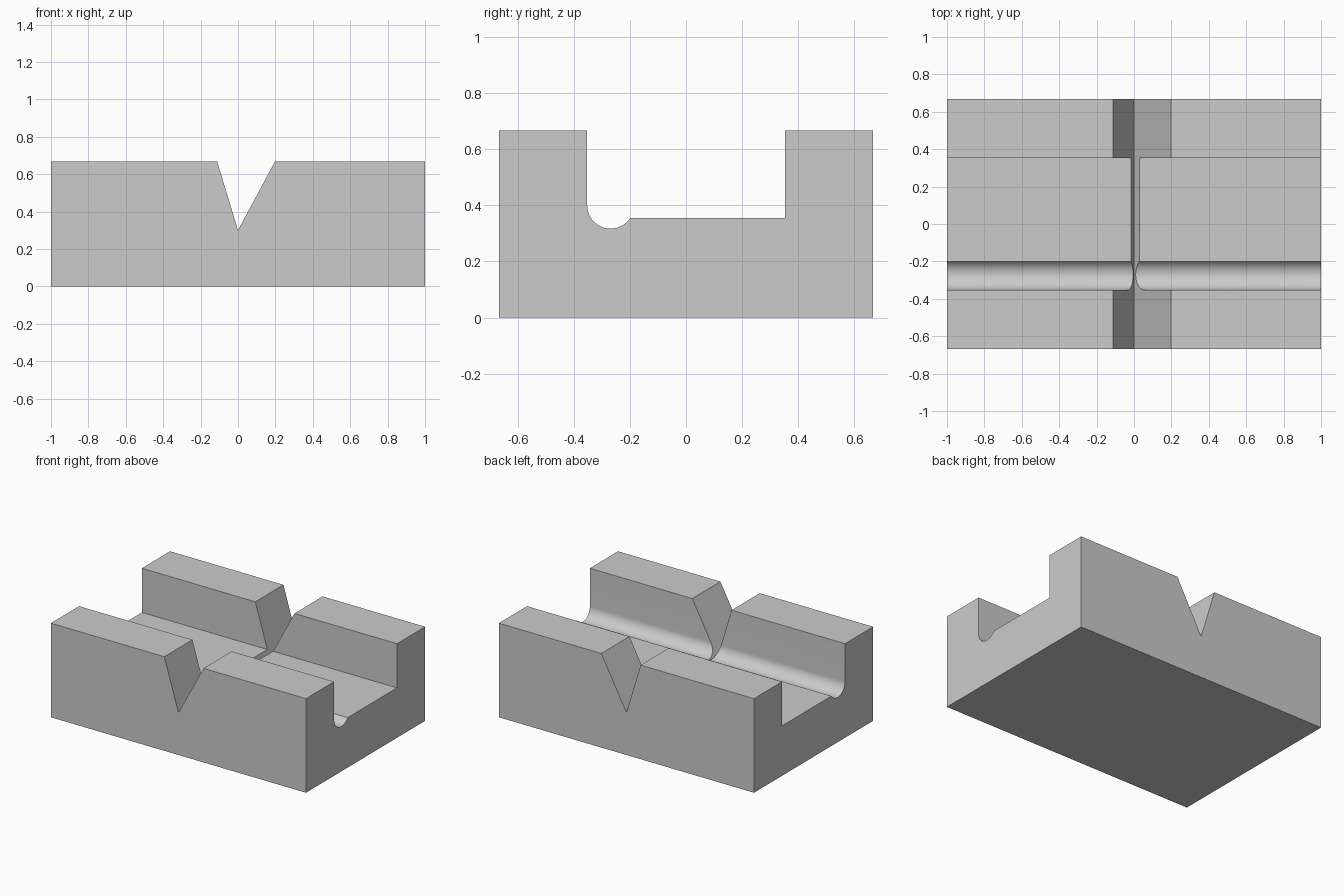
import bpy
import bmesh
from math import cos, sin, pi, asin, radians
from mathutils import Vector

cube = bpy.data.objects.get("Cube")
if cube:
    bpy.data.objects.remove(cube, do_unlink=True)

grey = bpy.data.materials.new("plain grey")
grey.use_nodes = True
grey.diffuse_color = (0.6, 0.6, 0.6, 1)
grey.node_tree.nodes["Principled BSDF"].inputs["Base Color"].default_value = (0.6, 0.6, 0.6, 1)


def prism(name, points, sweep):
    """Extrude a closed outline along a vector."""
    bm = bmesh.new()
    face = bm.faces.new([bm.verts.new(p) for p in points])
    result = bmesh.ops.extrude_face_region(bm, geom=[face])
    moved = [g for g in result["geom"] if isinstance(g, bmesh.types.BMVert)]
    bmesh.ops.translate(bm, verts=moved, vec=Vector(sweep))
    bmesh.ops.recalc_face_normals(bm, faces=bm.faces)
    mesh = bpy.data.meshes.new(name)
    bm.to_mesh(mesh)
    bm.free()
    mesh.materials.append(grey)
    obj = bpy.data.objects.new(name, mesh)
    bpy.context.collection.objects.link(obj)
    return obj


# Block outline with a wide channel and a round groove beside the front wall
half, depth, height = 1.0, 0.667, 0.667
wall, floor = 0.352, 0.354
radius, centre_z = 0.083, 0.4
centre_y = radius - wall
start, end = pi, 2 * pi - asin((centre_z - floor) / radius)
steps = 32
arc = [start + (end - start) * i / steps for i in range(steps + 1)]
outline = [(-depth, 0), (-depth, height), (-wall, height)]
outline += [(centre_y + radius * cos(a), centre_z + radius * sin(a)) for a in arc]
outline += [(wall, floor), (wall, height), (depth, height), (depth, 0)]
block = prism("channel_block", [(-half, y, z) for y, z in outline], (2 * half, 0, 0))

# Lopsided V notch cut from front to back, drawn taller than the block
tip, left, right, over = 0.3, -0.111, 0.197, 1.3
top = tip + (height - tip) * over
notch = prism("notch_cutter",
              [(0, -1, tip), (left * over, -1, top), (right * over, -1, top)], (0, 2, 0))
notch.hide_render = True

cut = block.modifiers.new("notch", "BOOLEAN")
cut.operation = "DIFFERENCE"
cut.solver = "EXACT"
cut.object = notch
bpy.context.view_layer.objects.active = block
block.select_set(True)
bpy.ops.object.modifier_apply(modifier=cut.name)
bpy.data.objects.remove(notch, do_unlink=True)

# Smooth the groove, keep every other edge crisp
bpy.ops.object.shade_smooth_by_angle(angle=radians(25))
